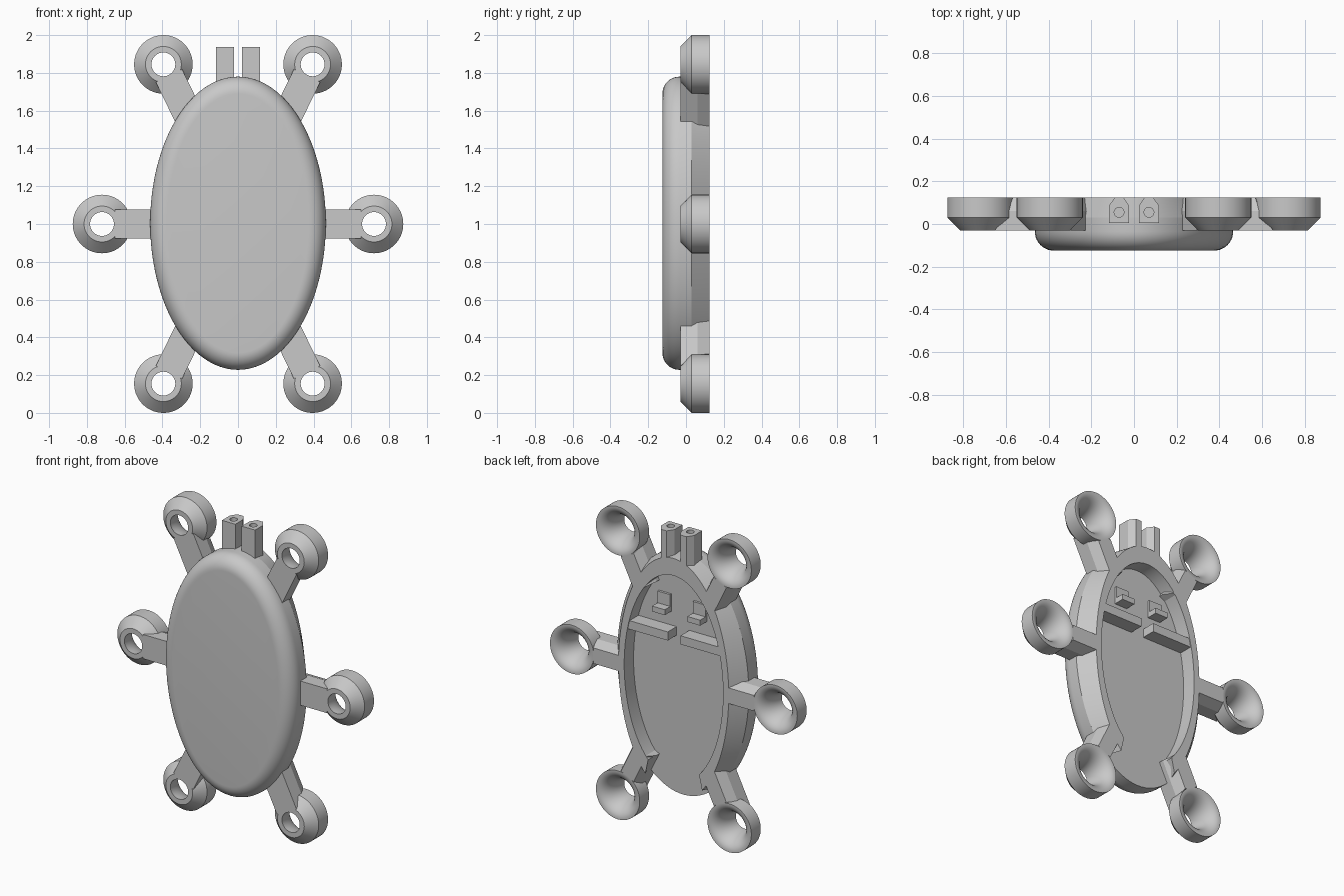
import bpy, bmesh
from math import sin, cos, pi, radians, tau
from mathutils import Vector

cube = bpy.data.objects.get("Cube")
if cube:
    bpy.data.objects.remove(cube, do_unlink=True)

grey = bpy.data.materials.new("plain grey")
grey.use_nodes = True
grey.diffuse_color = (0.58, 0.58, 0.58, 1)
grey.node_tree.nodes["Principled BSDF"].inputs["Base Color"].default_value = grey.diffuse_color

MID_Z = 1.0            # height of the cup layout's centre
SHELL_Z = 1.004        # height of the shell centre
BACK = 0.125           # rearmost plane
FLOOR = 0.03           # floor of the rear recess


def finish(name, bm, smooth=False):
    bmesh.ops.recalc_face_normals(bm, faces=bm.faces)
    mesh = bpy.data.meshes.new(name)
    bm.to_mesh(mesh)
    bm.free()
    mesh.materials.append(grey)
    obj = bpy.data.objects.new(name, mesh)
    bpy.context.collection.objects.link(obj)
    if smooth:
        bpy.ops.object.select_all(action='DESELECT')
        obj.select_set(True)
        bpy.context.view_layer.objects.active = obj
        bpy.ops.object.shade_smooth_by_angle(angle=radians(25))
    return obj


def sweep(name, profile, centre=(0, SHELL_Z), steps=96, start=0, end=tau, loop=False):
    """Sweep (x radius, z radius, y) points around an ellipse facing -y."""
    full = end - start > tau - 0.001
    bm = bmesh.new()
    rows = []
    for i in range(steps if full else steps + 1):
        t = start + (end - start) * i / steps
        rows.append([bm.verts.new((centre[0] + a * cos(t), y, centre[1] + b * sin(t)))
                     for a, b, y in profile])
    pairs = list(zip(rows, rows[1:])) + ([(rows[-1], rows[0])] if full else [])
    count = len(profile)
    for r, s in pairs:
        for j in range(count if loop else count - 1):
            k = (j + 1) % count
            bm.faces.new((r[j], r[k], s[k], s[j]))
    if not loop:
        bm.faces.new([r[0] for r in rows])
        bm.faces.new([r[-1] for r in rows])
    elif not full:
        bm.faces.new(rows[0])
        bm.faces.new(rows[-1])
    return finish(name, bm, True)


def prism(name, near, far):
    """Join two matching outlines into a solid."""
    bm = bmesh.new()
    a = [bm.verts.new(p) for p in near]
    b = [bm.verts.new(p) for p in far]
    bm.faces.new(a)
    bm.faces.new(b)
    for i in range(len(a)):
        j = (i + 1) % len(a)
        bm.faces.new((a[i], a[j], b[j], b[i]))
    return finish(name, bm)


def box(name, x, y, z):
    base = [(x[0], y[0]), (x[1], y[0]), (x[1], y[1]), (x[0], y[1])]
    return prism(name, [(*p, z[0]) for p in base], [(*p, z[1]) for p in base])


# Oval shell with a rounded front edge
A, B, R = 0.465, 0.776, 0.09
shell = []
for i in range(11):
    t = pi / 2 * i / 10
    inset = R * (1 - sin(t))
    shell.append((A - inset, B - inset, -BACK + R * (1 - cos(t))))
shell.append((A, B, FLOOR))
sweep("shell", shell)

# Rear wall: sides taper, top stays upright, bottom is open
gap = radians(59)
sweep("rear_wall", [(A, B, FLOOR), (0.39, 0.77, BACK), (0.35, 0.66, BACK), (0.35, 0.66, FLOOR - 0.01)],
      start=-gap, end=pi + gap, loop=True)

# Hollow cup profile: chamfered outside, trumpet-shaped inside
HOLE, MOUTH, CUP, FRONT = 0.063, 0.15, 0.155, -0.03
cup = [(0.095, FRONT), (CUP, FLOOR), (CUP, BACK)]
for i in range(13):
    t = pi / 2 * (1 - i / 12)
    cup.append((MOUTH - (MOUTH - HOLE) * cos(t), FRONT + (BACK - FRONT) * sin(t)))
cup = [(r, r, y) for r, y in cup]

# Leg section: half width, depth, and distance from the cup axis where it starts
section = [(-0.0775, FRONT, 0.068), (0.0775, FRONT, 0.068), (0.0775, 0.06, 0.13),
           (0.05, BACK, 0.152), (-0.05, BACK, 0.152), (-0.0775, 0.06, 0.13)]

# Six cups, each on a ridged leg
tilt = radians(64)
for side, sx in (("left", 1), ("right", -1)):
    for level, cx, dz, angle, reach in (("upper", 0.395, 0.845, tilt, 0.36),
                                        ("middle", 0.72, 0, 0, 0.36),
                                        ("lower", 0.395, -0.845, -tilt, 0.36)):
        hub = Vector((sx * cx, 0, MID_Z + dz))
        sweep(f"{level}_{side}_cup", cup, (hub.x, hub.z), 56, loop=True)
        inward = Vector((-sx * cos(angle), 0, -sin(angle)))
        across = Vector((inward.z, 0, -inward.x))
        prism(f"{level}_{side}_leg",
              [hub + inward * d + across * w + Vector((0, y, 0)) for w, y, d in section],
              [hub + inward * reach + across * w + Vector((0, y, 0)) for w, y, d in section])

    # Top post with a drilled end
    post_x = sx * 0.07
    outline = [(-0.0475, 0.005), (0.0475, 0.005), (0.0475, 0.085),
               (0.02, BACK), (-0.02, BACK), (-0.0475, 0.085)]
    post = prism(f"{side}_post", [(post_x + x, y, 1.72) for x, y in outline],
                 [(post_x + x, y, 1.937) for x, y in outline])
    bm = bmesh.new()
    bmesh.ops.create_cone(bm, cap_ends=True, segments=24, radius1=0.023, radius2=0.023, depth=0.2)
    bmesh.ops.translate(bm, verts=bm.verts, vec=(post_x, 0.055, 1.95))
    drill = finish(f"{side}_post_drill", bm)
    cut = post.modifiers.new("hole", 'BOOLEAN')
    cut.operation = 'DIFFERENCE'
    cut.solver = 'EXACT'
    cut.object = drill
    bpy.ops.object.select_all(action='DESELECT')
    post.select_set(True)
    bpy.context.view_layer.objects.active = post
    bpy.ops.object.modifier_apply(modifier=cut.name)
    bpy.data.objects.remove(drill, do_unlink=True)

    # Ledge and small shelf clip inside the recess
    def span(a, b):
        return sorted((sx * a, sx * b))
    box(f"{side}_ledge", span(0.045, 0.335), (FLOOR - 0.01, 0.12), (1.235, 1.29))
    box(f"{side}_clip_plate", span(0.08, 0.17), (FLOOR - 0.01, 0.045), (1.38, 1.49))
    box(f"{side}_clip_shelf", span(0.08, 0.17), (FLOOR - 0.01, 0.1), (1.38, 1.415))
